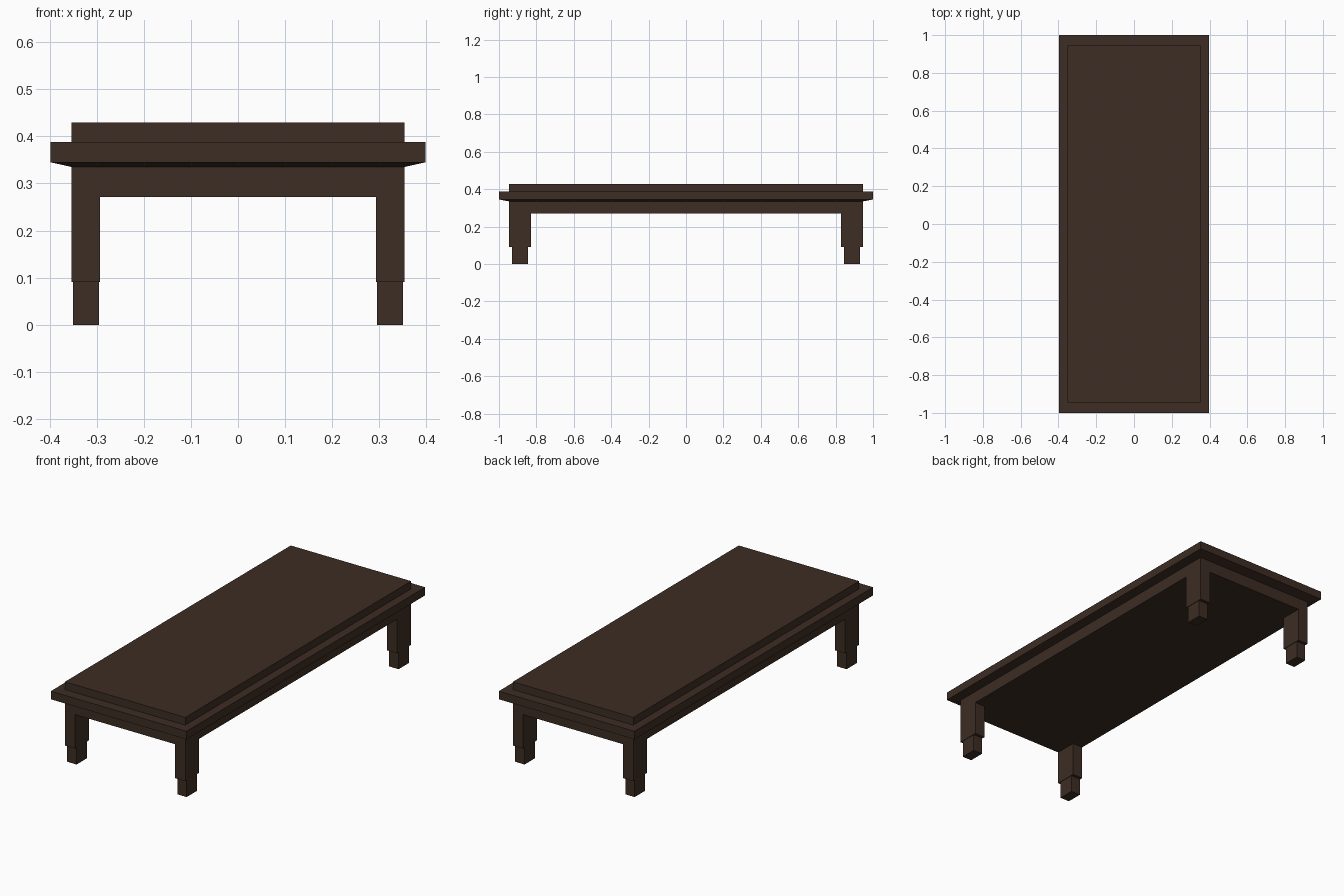
import bpy, bmesh

if "Cube" in bpy.data.objects:
    bpy.data.objects.remove(bpy.data.objects["Cube"])

wood = bpy.data.materials.new("dark brown wood")
wood.diffuse_color = (0.046, 0.026, 0.0175, 1)
wood.use_nodes = True
wood.node_tree.nodes["Principled BSDF"].inputs["Base Color"].default_value = wood.diffuse_color


def tiers(name, rings, cx=0, cy=0):
    """Solid stacked from rectangular rings: (half x, half y, z), bottom to top."""
    bm = bmesh.new()
    loops = []
    for hx, hy, z in rings:
        loops.append([bm.verts.new((cx + sx * hx, cy + sy * hy, z))
                      for sx, sy in ((-1, -1), (1, -1), (1, 1), (-1, 1))])
    for a, b in zip(loops, loops[1:]):
        for i in range(4):
            j = (i + 1) % 4
            bm.faces.new((a[i], a[j], b[j], b[i]))
    bm.faces.new(loops[0][::-1])
    bm.faces.new(loops[-1])
    mesh = bpy.data.meshes.new(name)
    bm.to_mesh(mesh)
    bm.free()
    mesh.materials.append(wood)
    obj = bpy.data.objects.new(name, mesh)
    bpy.context.collection.objects.link(obj)
    return obj


# Apron, overhanging rim with a sloped underside, and raised top in one stepped body
tiers("table_body", [
    (0.353, 0.946, 0.271),
    (0.353, 0.946, 0.335),
    (0.398, 1.0, 0.345),
    (0.398, 1.0, 0.388),
    (0.353, 0.946, 0.388),
    (0.353, 0.946, 0.429),
])

# Four legs, each stepping in to a narrower foot
for sx, side in ((-1, "left"), (1, "right")):
    for sy, end in ((-1, "front"), (1, "back")):
        tiers(f"{end}_{side}_leg", [
            (0.0275, 0.043, 0),
            (0.0275, 0.043, 0.091),
            (0.030, 0.0585, 0.091),
            (0.030, 0.0585, 0.271),
        ], sx * 0.323, sy * 0.8875)
